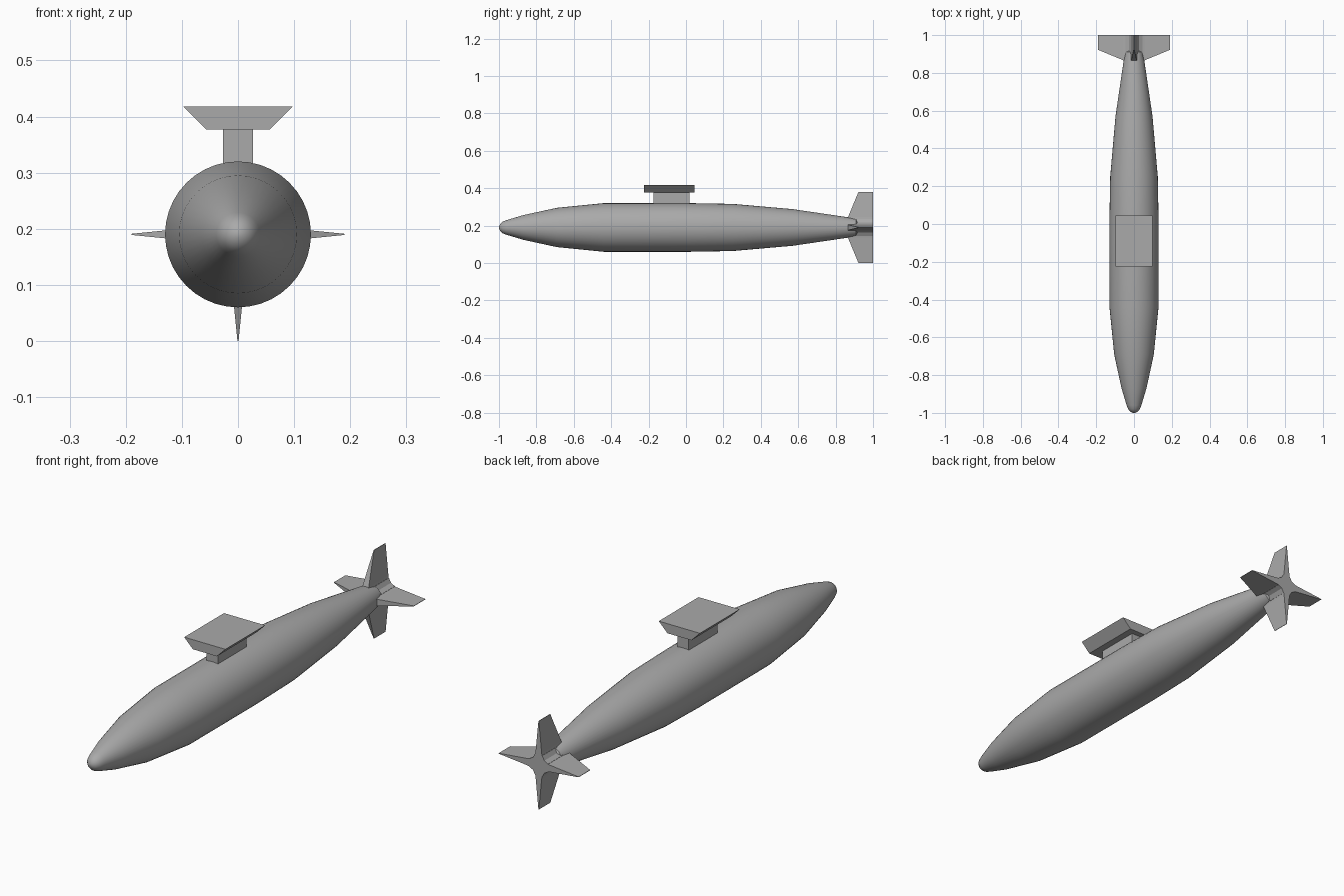
import bpy, bmesh, math

cube = bpy.data.objects.get("Cube")
if cube:
    bpy.data.objects.remove(cube, do_unlink=True)

AXIS = 0.19  # height of the hull centre line

grey = bpy.data.materials.new("hull_grey")
grey.use_nodes = True
grey.diffuse_color = (0.4, 0.4, 0.4, 1)
grey.node_tree.nodes["Principled BSDF"].inputs["Base Color"].default_value = (0.4, 0.4, 0.4, 1)


def loft(name, rings, smooth=False):
    """Skin a list of equal-length point rings and cap both ends."""
    bm = bmesh.new()
    loops = [[bm.verts.new(p) for p in ring] for ring in rings]
    n = len(loops[0])
    for a, b in zip(loops, loops[1:]):
        for i in range(n):
            j = (i + 1) % n
            bm.faces.new((a[i], a[j], b[j], b[i]))
    bm.faces.new(loops[0])
    bm.faces.new(loops[-1])
    bmesh.ops.recalc_face_normals(bm, faces=bm.faces)
    mesh = bpy.data.meshes.new(name)
    bm.to_mesh(mesh)
    bm.free()
    mesh.materials.append(grey)
    obj = bpy.data.objects.new(name, mesh)
    bpy.context.collection.objects.link(obj)
    if smooth:
        bpy.ops.object.select_all(action='DESELECT')
        obj.select_set(True)
        bpy.context.view_layer.objects.active = obj
        bpy.ops.object.shade_smooth_by_angle(angle=math.radians(35))
    return obj


def rect(hx, y0, y1, z):
    return [(-hx, y0, z), (hx, y0, z), (hx, y1, z), (-hx, y1, z)]


# Hull: turned profile of (y, radius)
profile = [(-1, 0.006), (-0.993, 0.02), (-0.98, 0.031), (-0.96, 0.039),
           (-0.87, 0.066), (-0.69, 0.105), (-0.44, 0.13), (0.02, 0.13),
           (0.25, 0.126), (0.57, 0.098), (0.87, 0.054), (0.91, 0.046), (0.93, 0.02)]
SEG = 40
loft("hull", [[(r * math.cos(math.tau * i / SEG), y, AXIS + r * math.sin(math.tau * i / SEG))
               for i in range(SEG)] for y, r in profile], smooth=True)

# Tower pylon and flared platform
loft("tower_pylon", [rect(0.027, -0.175, 0.02, 0.29), rect(0.027, -0.175, 0.02, 0.38)])
loft("tower_platform", [rect(0.057, -0.225, 0.045, 0.377), rect(0.098, -0.225, 0.045, 0.418)])

# Tail core: square block whose corners sit between the fins
core = [(0.045, 0.017), (0.027, 0.027), (0.017, 0.045)]
star = []
for k in range(4):
    c, s = math.cos(k * math.pi / 2), math.sin(k * math.pi / 2)
    star += [(u * c - v * s, u * s + v * c) for u, v in core]
loft("tail_core", [[(u, y, AXIS + v) for u, v in star] for y in (0.86, 1.0)])

# Fins: wedges tapering from a thick root to a thin tip
for k, side in enumerate(("left", "top", "right", "bottom")):
    c, s = math.cos(k * math.pi / 2), math.sin(k * math.pi / 2)
    rings = []
    for r, half, front in ((0.04, 0.017, 0.86), (0.055, 0.0145, 0.866), (0.19, 0.001, 0.922)):
        ring = [(r, -half, 1.0), (r, half, 1.0), (r, half, front), (r, -half, front)]
        rings.append([(u * c - v * s, y, AXIS + u * s + v * c) for u, v, y in ring])
    loft("fin_" + side, rings)
